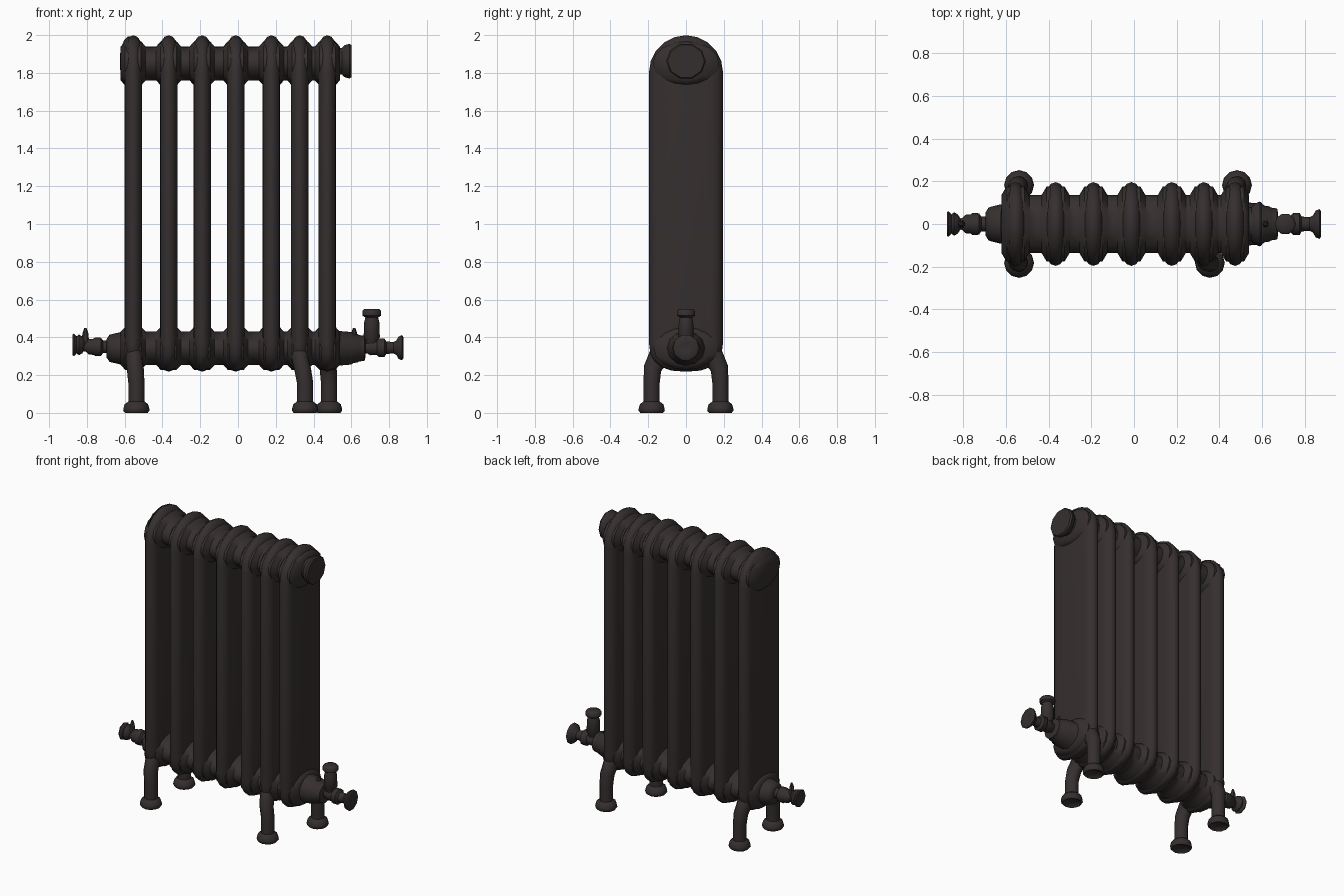
import bpy, bmesh
from math import sin, cos, pi, copysign
from mathutils import Vector

if "Cube" in bpy.data.objects:
    bpy.data.objects.remove(bpy.data.objects["Cube"])

iron = bpy.data.materials.new("dark iron")
iron.use_nodes = True
COLOUR = (0.036, 0.028, 0.028, 1)
iron.diffuse_color = COLOUR
bsdf = iron.node_tree.nodes["Principled BSDF"]
bsdf.inputs["Base Color"].default_value = COLOUR
bsdf.inputs["Roughness"].default_value = 0.7


def loft(name, rings, angle=50):
    """Skin a list of equal-length closed rings and cap both ends."""
    bm = bmesh.new()
    loops = [[bm.verts.new(p) for p in ring] for ring in rings]
    n = len(loops[0])
    for a, b in zip(loops, loops[1:]):
        for i in range(n):
            j = (i + 1) % n
            bm.faces.new((a[i], a[j], b[j], b[i]))
    bm.faces.new(loops[0])
    bm.faces.new(loops[-1])
    bmesh.ops.recalc_face_normals(bm, faces=bm.faces)
    mesh = bpy.data.meshes.new(name)
    bm.to_mesh(mesh)
    bm.free()
    mesh.materials.append(iron)
    obj = bpy.data.objects.new(name, mesh)
    bpy.context.collection.objects.link(obj)
    bpy.ops.object.select_all(action='DESELECT')
    obj.select_set(True)
    bpy.context.view_layer.objects.active = obj
    bpy.ops.object.shade_smooth_by_angle(angle=angle * pi / 180)
    return obj


def circle(center, u, v, n=12):
    """Ring around a center, spanned by the radius vectors u and v."""
    return [Vector(center) + Vector(u) * cos(2 * pi * i / n) + Vector(v) * sin(2 * pi * i / n)
            for i in range(n)]


def turn_x(name, z, profile, n=12, squash=1.0):
    """Turned part lying along x; profile holds (x, radius)."""
    return loft(name, [circle((x, 0, z), (0, r * squash, 0), (0, 0, r), n) for x, r in profile])


def turn_z(name, x, y, profile, n=10):
    """Turned part standing along z; profile holds (z, radius)."""
    return loft(name, [circle((x, y, z), (r, 0, 0), (0, r, 0), n) for z, r in profile])


# Flat column sections: arched top, rounded bottom, bevelled rim
SECTIONS = [-0.555, -0.367, -0.19, -0.012, 0.177, 0.327, 0.473]
HALF = 0.196


def section_outline(x, inset):
    ring = []
    r = HALF - inset
    for i in range(11):
        t = pi * i / 10
        ring.append((x, r * cos(t), 1.803 + r * sin(t)))
    for i in range(11):
        t = pi + pi * i / 10
        c, s = cos(t), sin(t)
        ring.append((x, copysign(abs(c) ** 0.8, c) * r,
                     0.37 - abs(s) ** 0.8 * (0.152 - inset)))
    return ring


RIM = [(0.046, 0.065), (0.042, 0.035), (0.022, 0.008), (0, 0)]
for k, cx in enumerate(SECTIONS):
    rings = [section_outline(cx - dx, inset) for dx, inset in RIM]
    rings += [section_outline(cx + dx, inset) for dx, inset in RIM[-2::-1]]
    loft(f"column_section_{k + 1}", rings)


# Top and bottom headers, flaring where they meet each section
def header(name, z, radius):
    profile = []
    for cx in SECTIONS:
        profile += [(cx + dx, radius * f) for dx, f in
                    ((-0.066, 1), (-0.042, 1.3), (0.042, 1.3), (0.066, 1))]
    turn_x(name, z, profile, 16, 1.5)


header("top_header", 1.85, 0.09)
header("bottom_header", 0.342, 0.088)

# Top end fittings
turn_x("top_end_dome", 1.86, [(-0.58, 0.135), (-0.602, 0.115), (-0.618, 0.075), (-0.626, 0.03)], 12, 1.25)
turn_x("top_end_plug", 1.862, [(0.5, 0.1), (0.535, 0.073), (0.55, 0.073), (0.562, 0.088),
                              (0.59, 0.097), (0.6, 0.09)], 10, 1.08)

# Bottom end hubs
turn_x("bottom_hub_right", 0.342, [(-0.57, 0.12), (-0.605, 0.088), (-0.625, 0.085),
                                   (-0.68, 0.072), (-0.695, 0.05)], 12, 1.08)
turn_x("bottom_hub_left", 0.342, [(0.49, 0.12), (0.53, 0.092), (0.6, 0.086), (0.61, 0.078),
                                  (0.635, 0.075), (0.64, 0.07), (0.67, 0.066), (0.675, 0.045)], 12, 1.1)
for x in (-0.808, 0.615):
    turn_z("bleed_pin", x, 0, [(0.37, 0.02), (0.42, 0.016), (0.45, 0.006)], 6)

# Pipe valves with hand wheels
turn_x("right_valve", 0.35, [(-0.67, 0.035), (-0.715, 0.035), (-0.725, 0.05), (-0.755, 0.052),
                             (-0.765, 0.045), (-0.79, 0.043), (-0.805, 0.027), (-0.84, 0.025)], 10)
turn_x("right_hand_wheel", 0.36, [(-0.81, 0.022), (-0.825, 0.045), (-0.842, 0.055),
                                  (-0.855, 0.045), (-0.868, 0.06), (-0.876, 0.055), (-0.87, 0.025)], 8)
turn_x("left_valve", 0.345, [(0.65, 0.035), (0.685, 0.032), (0.7, 0.042), (0.735, 0.04),
                             (0.745, 0.052), (0.775, 0.052), (0.785, 0.035), (0.84, 0.03)], 10)
turn_x("left_hand_wheel", 0.345, [(0.81, 0.025), (0.838, 0.04), (0.85, 0.062),
                                  (0.868, 0.07), (0.875, 0.06), (0.868, 0.025)], 10)
turn_z("left_valve_stem", 0.708, 0, [(0.34, 0.035), (0.385, 0.032), (0.4, 0.043), (0.48, 0.04),
                                     (0.505, 0.034), (0.515, 0.05), (0.54, 0.05), (0.549, 0.04)])

# Bent legs with flared feet
LEGS = [("right_front_leg", -0.55, -0.538, -1), ("right_back_leg", -0.55, -0.538, 1),
        ("left_front_leg", 0.328, 0.355, -1), ("left_back_leg", 0.473, 0.482, 1)]
for name, x_top, x_foot, side in LEGS:
    x_mid = (x_top + x_foot) / 2
    rings = [circle((x_top, side * 0.1, 0.335), (0.045, 0, 0), (0, side * 0.03, 0.06)),
             circle((x_top, side * 0.15, 0.29), (0.045, 0, 0), (0, side * 0.04, 0.04)),
             circle((x_mid, side * 0.177, 0.235), (0.045, 0, 0), (0, side * 0.045, 0.015))]
    for z, r in ((0.16, 0.043), (0.06, 0.043), (0.046, 0.062), (0.025, 0.068),
                 (0.012, 0.07), (0, 0.06), (0.015, 0.045)):
        rings.append(circle((x_foot, side * 0.182, z), (r, 0, 0), (0, side * r, 0)))
    loft(name, rings)
